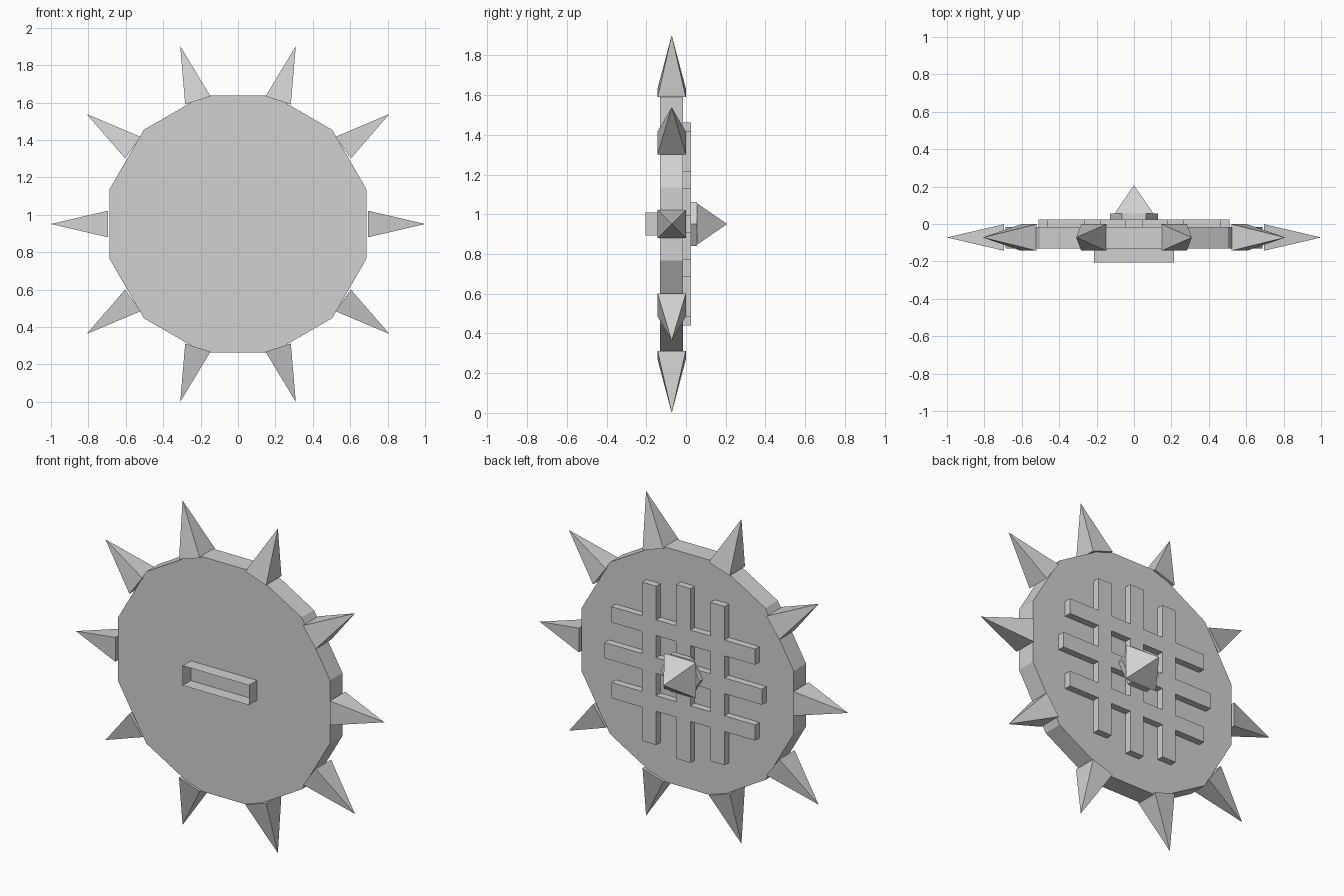
import bpy, bmesh, math
from mathutils import Matrix, Vector

if "Cube" in bpy.data.objects:
    bpy.data.objects.remove(bpy.data.objects["Cube"])

CZ = 0.951  # height of the disc centre
grey = bpy.data.materials.new("plain grey")
grey.diffuse_color = (0.64, 0.64, 0.64, 1)
grey.use_nodes = True
grey.node_tree.nodes["Principled BSDF"].inputs["Base Color"].default_value = grey.diffuse_color


def finish(name, bm):
    bmesh.ops.recalc_face_normals(bm, faces=bm.faces)
    me = bpy.data.meshes.new(name)
    bm.to_mesh(me)
    bm.free()
    me.materials.append(grey)
    ob = bpy.data.objects.new(name, me)
    bpy.context.collection.objects.link(ob)
    return ob


def prism(name, sides, radius, y0, y1, start):
    """Regular polygon in the xz plane, extruded from y0 to y1."""
    bm = bmesh.new()
    ring = [bm.verts.new((radius * math.cos(start + math.tau * i / sides), y0,
                          CZ + radius * math.sin(start + math.tau * i / sides)))
            for i in range(sides)]
    base = bm.faces.new(ring)
    ext = bmesh.ops.extrude_face_region(bm, geom=[base], use_keep_orig=True)
    new = [v for v in ext["geom"] if isinstance(v, bmesh.types.BMVert)]
    bmesh.ops.translate(bm, verts=new, vec=(0, y1 - y0, 0))
    return finish(name, bm)


def box(name, x0, x1, y0, y1, z0, z1, open_front=False):
    bm = bmesh.new()
    m = Matrix.Translation(((x0 + x1) / 2, (y0 + y1) / 2, (z0 + z1) / 2)) \
        @ Matrix.Diagonal((x1 - x0, y1 - y0, z1 - z0, 1))
    bmesh.ops.create_cube(bm, size=1, matrix=m)
    if open_front:
        bm.normal_update()
        front = [f for f in bm.faces if f.normal.y < -0.9]
        bmesh.ops.delete(bm, geom=front, context='FACES')
    return finish(name, bm)


def pyramid(name, origin, axis, side, half, length):
    """Square pyramid with base centred on origin, pointing along axis."""
    bm = bmesh.new()
    o, a, s = Vector(origin), Vector(axis), Vector(side)
    t = a.cross(s)
    base = [bm.verts.new(o + s * half * i + t * half * j)
            for i, j in ((-1, -1), (1, -1), (1, 1), (-1, 1))]
    tip = bm.verts.new(o + a * length)
    bm.faces.new(base)
    for i in range(4):
        bm.faces.new((base[i], base[(i + 1) % 4], tip))
    return finish(name, bm)


# Twelve-sided disc
prism("disc", 12, 0.712, -0.13, -0.015, math.radians(15))

# Ten rim spikes
for i in range(10):
    ang = math.tau * i / 10
    out = Vector((math.cos(ang), 0, math.sin(ang)))
    pyramid(f"rim_spike_{i + 1}", out * 0.695 + Vector((0, -0.072, CZ)),
            out, (0, 1, 0), 0.071, 0.305)

# Lattice of bars on the back, middle ones longer
for i, (offset, half) in enumerate(((-0.222, 0.465), (0, 0.51), (0.222, 0.465))):
    w = 0.046
    box(f"upright_bar_{i + 1}", offset - w, offset + w, -0.015, 0.025,
        CZ - half, CZ + half)
    box(f"cross_bar_{i + 1}", -half, half, -0.015, 0.025,
        CZ + offset - w, CZ + offset + w)

# Hexagonal boss and centre spike
prism("boss", 6, 0.127, 0.025, 0.056, 0)
pyramid("centre_spike", (0, 0.056, CZ), (0, 1, 0), (1, 0, 0), 0.104, 0.151)

# Open-fronted grip
box("grip", -0.215, 0.215, -0.205, -0.13, CZ - 0.058, CZ + 0.058, open_front=True)
